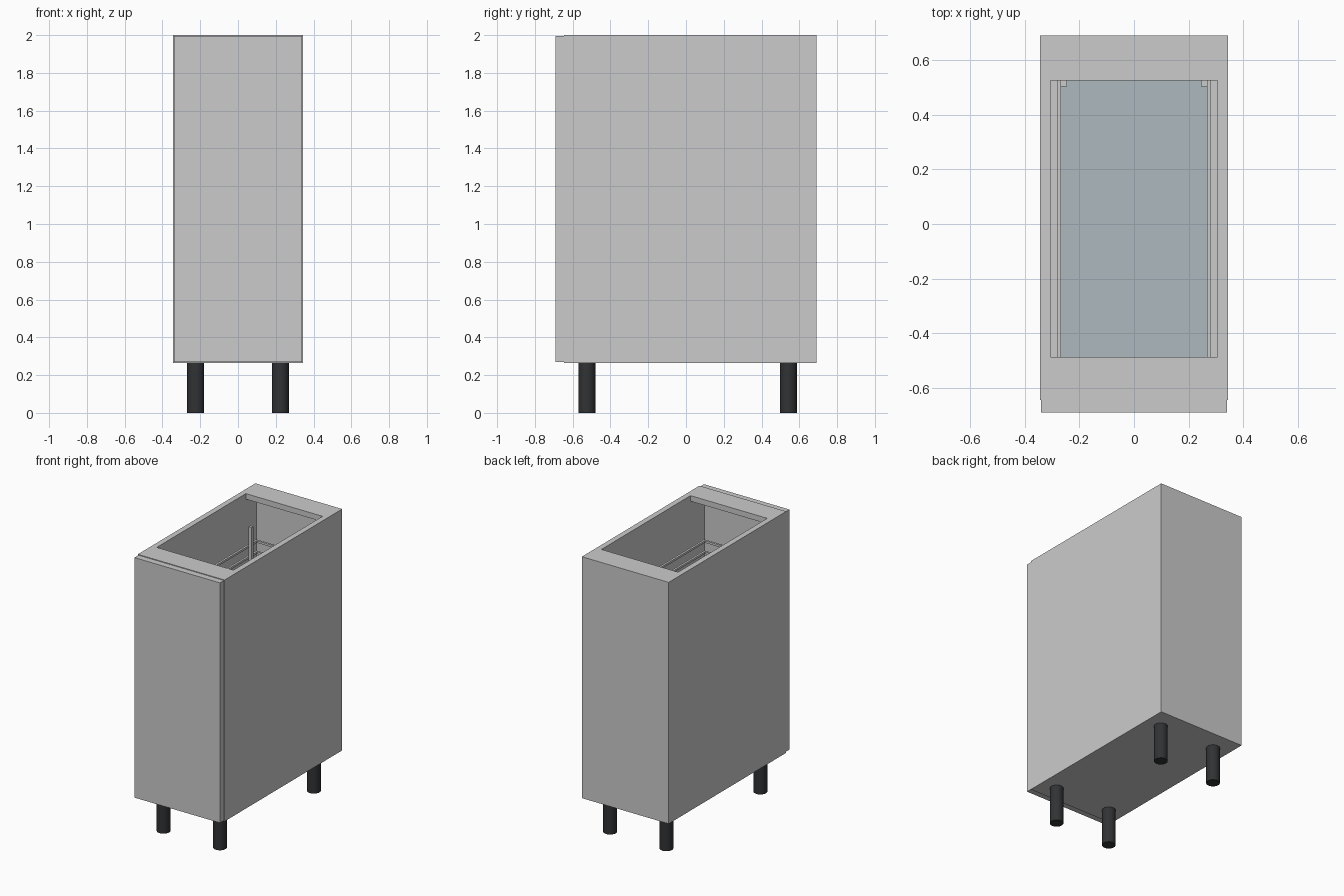
import bpy

if "Cube" in bpy.data.objects:
    bpy.data.objects.remove(bpy.data.objects["Cube"])


def material(name, color):
    m = bpy.data.materials.new(name)
    m.diffuse_color = (*color, 1)
    m.use_nodes = True
    m.node_tree.nodes["Principled BSDF"].inputs["Base Color"].default_value = m.diffuse_color
    return m


dark = material("dark_plastic", (0.03, 0.032, 0.034))
tray_blue = material("tray_blue_grey", (0.42, 0.48, 0.52))


def box(name, x, y, z, mat=None):
    """Box from (min, max) ranges on each axis."""
    bpy.ops.mesh.primitive_cube_add(
        size=1, location=[(a + b) / 2 for a, b in (x, y, z)])
    ob = bpy.context.object
    ob.name = name
    ob.scale = [b - a for a, b in (x, y, z)]
    bpy.ops.object.transform_apply(location=False, rotation=False, scale=True)
    if mat:
        ob.data.materials.append(mat)
    return ob


def mirrored(name, x, y, z):
    """A right-hand box and its left-hand twin."""
    box(name + "_right", x, y, z)
    box(name + "_left", (-x[1], -x[0]), y, z)


# Carcass
FRONT, BACK, LOW, TOP = -0.645, 0.69, 0.265, 2.0
mirrored("side_panel", (0.305, 0.345), (FRONT, BACK), (LOW, TOP))
inner = (-0.305, 0.305)
box("bottom_panel", inner, (FRONT, BACK), (LOW, LOW + 0.04))
box("back_panel", inner, (0.645, BACK), (LOW + 0.04, TOP - 0.04))
box("top_rail_front", inner, (FRONT, -0.487), (TOP - 0.04, TOP))
box("top_rail_back", inner, (0.525, BACK), (TOP - 0.04, TOP))
box("door", (-0.34, 0.34), (-0.69, FRONT), (0.27, 1.995))

# Pull-out baskets: two rim frames above a solid tray
for label, base in (("lower", 0.5), ("upper", 1.45)):
    box(label + "_tray", (-0.27, 0.27), (-0.6, 0.6), (base, base + 0.02), tray_blue)
    for i, z in enumerate((base + 0.1, base + 0.18)):
        bar = (z, z + 0.015)
        rim = f"{label}_basket_rim_{i + 1}"
        mirrored(rim + "_side", (0.267, 0.282), (-0.61, 0.61), bar)
        for end, y in (("front", -0.61), ("back", 0.595)):
            box(f"{rim}_{end}", (-0.267, 0.267), (y, y + 0.015), bar)

# Rear uprights carrying the baskets
mirrored("basket_upright", (0.245, 0.27), (0.503, 0.525), (LOW + 0.04, 1.78))

# Round legs
for fb, y in (("front", -0.525), ("back", 0.542)):
    for lr, x in (("left", -0.224), ("right", 0.224)):
        bpy.ops.mesh.primitive_cylinder_add(
            vertices=32, radius=0.045, depth=LOW, location=(x, y, LOW / 2))
        leg = bpy.context.object
        leg.name = f"{fb}_{lr}_leg"
        leg.data.materials.append(dark)
        bpy.ops.object.shade_smooth_by_angle()
